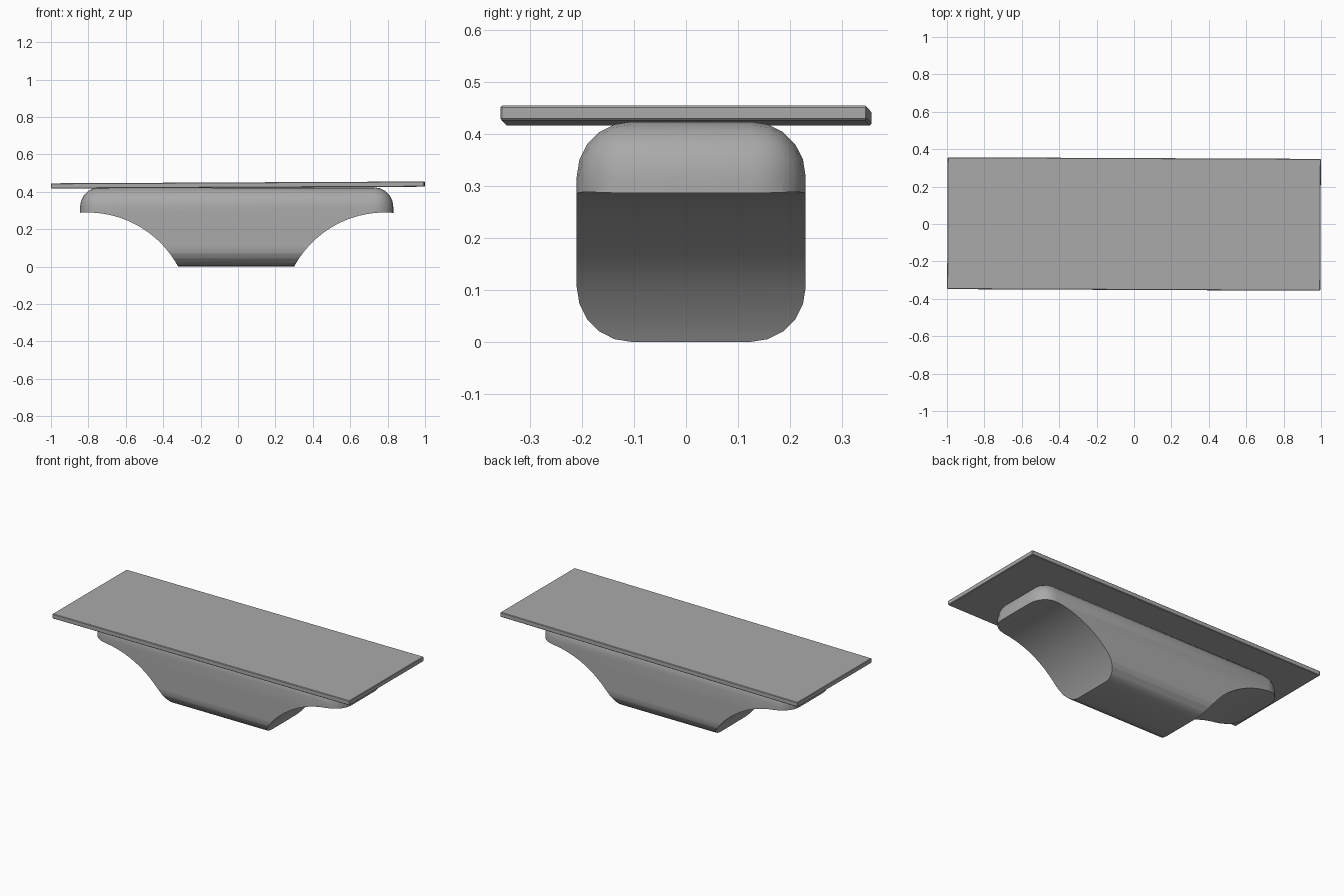
import bpy, bmesh
from math import radians
from mathutils import Matrix

old = bpy.data.objects.get("Cube")
if old:
    bpy.data.objects.remove(old, do_unlink=True)

# Single plain grey
grey = bpy.data.materials.new("plain grey")
grey.use_nodes = True
grey.diffuse_color = (0.4, 0.4, 0.4, 1)
grey.node_tree.nodes["Principled BSDF"].inputs["Base Color"].default_value = (0.4, 0.4, 0.4, 1)


def make_object(name, bm):
    mesh = bpy.data.meshes.new(name)
    bm.to_mesh(mesh)
    bm.free()
    mesh.materials.append(grey)
    obj = bpy.data.objects.new(name, mesh)
    bpy.context.collection.objects.link(obj)
    return obj


def rounded_box(name, size, centre, radius, segments):
    bm = bmesh.new()
    bmesh.ops.create_cube(bm, size=1)
    bmesh.ops.scale(bm, vec=size, verts=bm.verts)
    bmesh.ops.bevel(bm, geom=bm.edges[:], offset=radius, segments=segments,
                    profile=0.5, affect='EDGES')
    obj = make_object(name, bm)
    obj.location = centre
    return obj


def select_only(obj):
    bpy.ops.object.select_all(action='DESELECT')
    obj.select_set(True)
    bpy.context.view_layer.objects.active = obj


# Thin table top, sitting very slightly askew
top = rounded_box("table_top", (1.995, 0.705, 0.028), (0, 0, 0.436), 0.003, 1)
top.rotation_euler = (0, radians(-0.28), radians(-0.25))

# Rounded block for the pedestal
base = rounded_box("pedestal", (1.675, 0.44, 0.423), (-0.007, 0.01, 0.2125), 0.105, 5)

# Scooped undercuts at both ends
for side, x in (("left", 0.785), ("right", -0.805)):
    bm = bmesh.new()
    bmesh.ops.create_cone(bm, cap_ends=True, segments=128, radius1=0.551,
                          radius2=0.551, depth=1,
                          matrix=Matrix.Rotation(radians(90), 4, 'X'))
    cutter = make_object(side + "_scoop_cutter", bm)
    cutter.location = (x, 0, -0.262)
    cutter.hide_render = True
    bpy.context.view_layer.update()
    mod = base.modifiers.new("scoop", 'BOOLEAN')
    mod.operation = 'DIFFERENCE'
    mod.solver = 'EXACT'
    mod.object = cutter
    select_only(base)
    bpy.ops.object.modifier_apply(modifier=mod.name)
    bpy.data.objects.remove(cutter, do_unlink=True)

# Smooth curves, crisp cut edges
select_only(base)
bpy.ops.object.shade_smooth_by_angle(angle=radians(30))
